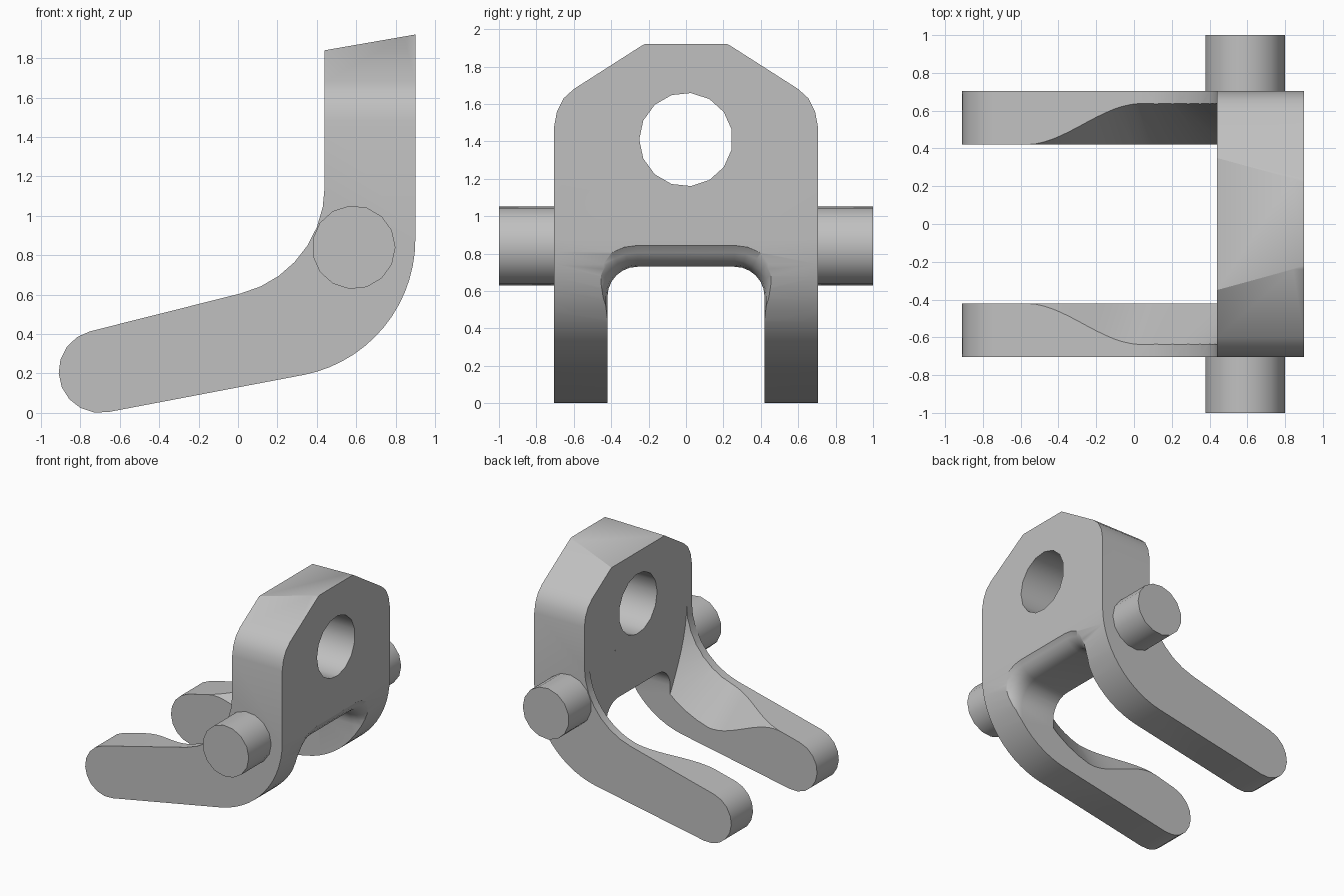
import bpy, bmesh
from math import sin, cos, radians, pi
from mathutils import Vector

if "Cube" in bpy.data.objects:
    bpy.data.objects.remove(bpy.data.objects["Cube"])

grey = bpy.data.materials.new("plain_grey")
grey.use_nodes = True
colour = (0.53, 0.53, 0.53, 1)
grey.diffuse_color = colour
grey.node_tree.nodes["Principled BSDF"].inputs["Base Color"].default_value = colour


def arc(cx, cz, r, start, end, steps):
    """Points on a circular arc, angles in degrees."""
    angles = [radians(start + (end - start) * i / steps) for i in range(steps + 1)]
    return [(cx + r * cos(a), cz + r * sin(a)) for a in angles]


def loft(name, rings, clip_x=None):
    """Closed solid through a list of equal rings of points."""
    bm = bmesh.new()
    loops = [[bm.verts.new(p) for p in ring] for ring in rings]
    n = len(loops[0])
    for a, b in zip(loops, loops[1:]):
        for i in range(n):
            j = (i + 1) % n
            bm.faces.new((a[i], a[j], b[j], b[i]))
    bm.faces.new(loops[0])
    bm.faces.new(loops[-1])
    if clip_x is not None:
        bmesh.ops.bisect_plane(bm, geom=bm.verts[:] + bm.edges[:] + bm.faces[:],
                               plane_co=(clip_x, 0, 0), plane_no=(1, 0, 0), clear_outer=True)
        bmesh.ops.holes_fill(bm, edges=[e for e in bm.edges if e.is_boundary], sides=0)
    bmesh.ops.recalc_face_normals(bm, faces=bm.faces)
    mesh = bpy.data.meshes.new(name)
    bm.to_mesh(mesh)
    bm.free()
    obj = bpy.data.objects.new(name, mesh)
    bpy.context.collection.objects.link(obj)
    mesh.materials.append(grey)
    return obj


def along_y(pts, *ys):
    return [[(x, y, z) for x, z in pts] for y in ys]


def along_x(pts, *xs):
    return [[(x, y, z) for y, z in pts] for x in xs]


def boolean(target, cutter, operation="DIFFERENCE"):
    """Apply a boolean and throw the cutter away."""
    cutter.hide_render = True
    mod = target.modifiers.new("cut", "BOOLEAN")
    mod.operation, mod.solver, mod.object = operation, "EXACT", cutter
    graph = bpy.context.evaluated_depsgraph_get()
    result = bpy.data.meshes.new_from_object(target.evaluated_get(graph))
    target.modifiers.clear()
    target.data = result
    bpy.data.objects.remove(cutter)


def smooth(obj):
    bpy.ops.object.select_all(action="DESELECT")
    obj.select_set(True)
    bpy.context.view_layer.objects.active = obj
    bpy.ops.object.shade_smooth_by_angle(angle=radians(32))


WIDTH, GAP, FACE = 0.705, 0.42, 0.44
TILT = -76          # direction into the arm from its upper surface
BEND = (-0.12, 1.15, 0.56)

# Bent side profile: plate, inner bend, rounded tip, outer bend
profile = [(0.9, 1.92), (FACE, 1.84)]
profile += arc(*BEND, 0, TILT, 7)
profile += arc(-0.7, 0.21, 0.21, 104, 281, 9)
profile += arc(0.2, 0.88, 0.7, -79, 0, 14)
bracket = loft("bracket", along_y(profile, -0.8, 0.8))

# Outline with sloping shoulders
half = [(WIDTH, -0.1), (WIDTH, 1.48), (0.69, 1.56), (0.655, 1.63),
        (0.6, 1.68), (0.24, 1.91), (0.2, 1.93)]
outline = half + [(-y, z) for y, z in reversed(half)]
boolean(bracket, loft("outline", along_x(outline, -1.2, 1.2)), "INTERSECT")

# Round hole in the plate
hole = arc(0, 1.41, 0.25, 180, 516, 14)
boolean(bracket, loft("hole_cutter", along_x(hole, 0, 1.2)))


# Slot between the arms, its outer edge rounded over
def slot_ring(x, grow):
    right = [(GAP + grow, -0.3)] + arc(GAP - 0.16, 0.57, 0.16 + grow, 0, 90, 6)
    return along_x(right + [(-y, z) for y, z in reversed(right)], x)[0]


slot = [slot_ring(0, 0)]
for t in (0, 20, 40, 60, 75):
    a = radians(t)
    slot.append(slot_ring(0.75 + 0.15 * sin(a), 0.15 * (1 - cos(a))))
slot.append(slot_ring(1.0, 0.2))
boolean(bracket, loft("slot_cutter", slot))

# Open space in front of the plate
space = [(-1.2, -0.3), (FACE, -0.3), (FACE, 1.13), (-1.2, 1.13)]
boolean(bracket, loft("space_cutter", along_y(space, -GAP, GAP)))

# Sloping relief along the inner upper edge of each arm
inward = Vector((cos(radians(TILT)), 0, sin(radians(TILT))))
bend_start = Vector((BEND[0] + BEND[2] * inward.x, 0, BEND[1] + BEND[2] * inward.z))
along = Vector((-inward.z, 0, inward.x)).normalized()
along = Vector((abs(along.x), 0, abs(along.z)))
stations = []
for i in range(13):
    s = i / 13
    ease = s * s * (3 - 2 * s)
    x = -0.57 + 0.6 * s
    point = bend_start + along * ((x - bend_start.x) / along.x)
    if x < bend_start.x - 0.01:
        stations.append((point, inward, ease))
for x, z in arc(*BEND, TILT, -1, 10):
    point = Vector((x, 0, z))
    stations.append((point, (point - Vector((BEND[0], 0, BEND[1]))).normalized(), 1))

for side in (-1, 1):
    rings = []
    for point, normal, ease in stations:
        deep = point + normal * (0.3 * ease + 0.002)
        high = point - normal * 0.1
        top = GAP + 0.217 * ease + 0.1 / 1.4
        rings.append([(p.x, side * y, p.z) for p, y in
                      ((deep, 0.3), (deep, GAP), (high, top), (high, 0.3))])
    boolean(bracket, loft("relief_cutter", rings, clip_x=FACE))
smooth(bracket)

# Pivot pins on both sides
for name, side in (("front_pin", -1), ("back_pin", 1)):
    circle = arc(0.587, 0.84, 0.212, 0, 336, 14)
    pin = loft(name, along_y(circle, side * 0.65, side * 1.0))
    smooth(pin)
